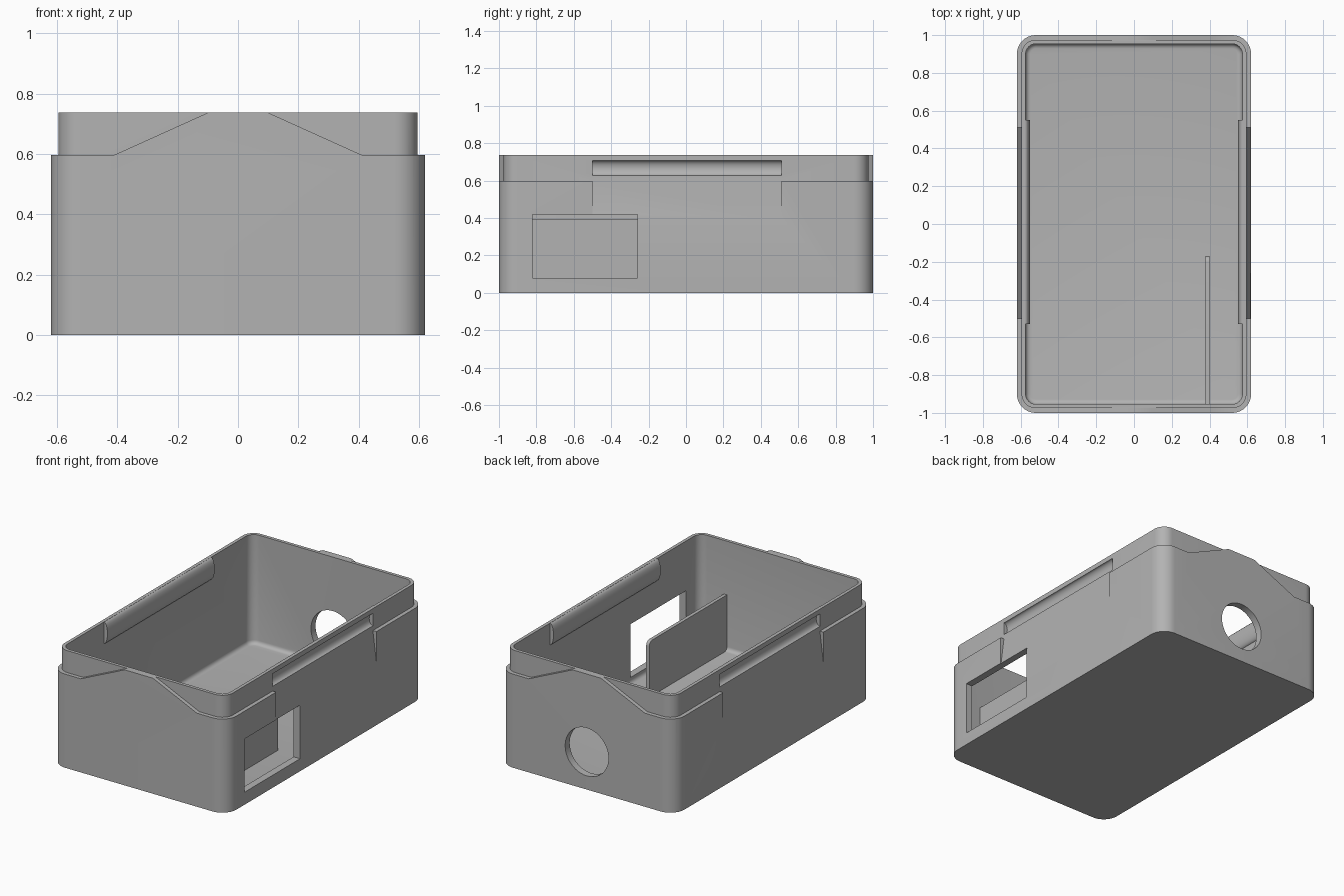
import bpy, bmesh, math
from mathutils import Vector

if "Cube" in bpy.data.objects:
    bpy.data.objects.remove(bpy.data.objects["Cube"], do_unlink=True)

HX, HY, SHOULDER, TOP = 0.62, 1.0, 0.597, 0.737
STEP, WALL, FLOOR = 0.025, 0.046, 0.04

grey = bpy.data.materials.new("plain grey")
grey.use_nodes = True
grey.diffuse_color = (0.45, 0.45, 0.45, 1)
grey.node_tree.nodes["Principled BSDF"].inputs["Base Color"].default_value = grey.diffuse_color


def loft(name, rings):
    """Closed solid through rings that share a point count."""
    bm = bmesh.new()
    loops = [[bm.verts.new(p) for p in ring] for ring in rings]
    for a, b in zip(loops, loops[1:]):
        for i in range(len(a)):
            j = (i + 1) % len(a)
            bm.faces.new((a[i], a[j], b[j], b[i]))
    bm.faces.new(loops[0][::-1])
    bm.faces.new(loops[-1])
    bmesh.ops.recalc_face_normals(bm, faces=bm.faces)
    mesh = bpy.data.meshes.new(name)
    bm.to_mesh(mesh)
    bm.free()
    mesh.materials.append(grey)
    obj = bpy.data.objects.new(name, mesh)
    bpy.context.collection.objects.link(obj)
    return obj


def rounded(inset, z, radius, segs=10):
    """Rounded rectangle, inset from the outer footprint."""
    x, y = HX - inset - radius, HY - inset - radius
    ring = []
    for k, (sx, sy) in enumerate(((1, 1), (-1, 1), (-1, -1), (1, -1))):
        for i in range(segs + 1):
            a = math.pi / 2 * (k + i / segs)
            ring.append((sx * x + radius * math.cos(a), sy * y + radius * math.sin(a), z))
    return ring


def prism_y(name, section, y0, y1):
    """Extrude an x-z section along y."""
    return loft(name, [[(x, y, z) for x, z in section] for y in (y0, y1)])


def prism_x(name, section, x0, x1):
    """Extrude a y-z section along x."""
    return loft(name, [[(x, y, z) for y, z in section] for x in (x0, x1)])


def box(y0, y1, z0, z1):
    return [(y0, z0), (y1, z0), (y1, z1), (y0, z1)]


def bulge_section(side, x, half, depth, back, segs=12):
    """Shallow arc that swells inward from x, closed off by a back strip."""
    mid = 0.667
    pts = [(side * (x + back), mid - half)]
    for i in range(segs + 1):
        a = math.pi * (i / segs - 0.5)
        pts.append((side * (x - depth * math.cos(a)), mid + half * math.sin(a)))
    return pts + [(side * (x + back), mid + half)]


def combine(target, tool, operation="DIFFERENCE"):
    mod = target.modifiers.new(operation, "BOOLEAN")
    mod.operation, mod.object, mod.solver = operation, tool, "EXACT"
    bpy.context.view_layer.objects.active = target
    bpy.ops.object.modifier_apply(modifier=mod.name)
    bpy.data.objects.remove(tool, do_unlink=True)


# Outer block, then the stepped lip with a raised tab at each end
body = loft("case_body", [rounded(0, 0, 0.1), rounded(0, TOP, 0.1)])
shoulder = loft("shoulder_cutter", [rounded(-0.2, SHOULDER, 0.1), rounded(-0.2, 1, 0.1)])
combine(shoulder, loft("lip_keep", [rounded(STEP, 0.5, 0.075), rounded(STEP, 1.1, 0.075)]))
slope = 0.31 / (TOP - SHOULDER)
low, high = 0.41 + slope * 0.05, 0.10 - slope * 0.04
tab = [(-low, SHOULDER - 0.05), (low, SHOULDER - 0.05), (high, TOP + 0.04), (-high, TOP + 0.04)]
combine(shoulder, prism_y("tab_keep", tab, -1.5, 1.5))
combine(body, shoulder)

# Cavity with a softened floor edge
cavity = [rounded(WALL + 0.025 * (1 - math.sin(a)), FLOOR + 0.025 * (1 - math.cos(a)),
                  0.03 + 0.025 * math.sin(a))
          for a in (math.pi / 2 * i / 4 for i in range(5))]
combine(body, loft("cavity_cutter", cavity + [rounded(WALL, 1, 0.055)]))

# Sloped finger recess, inner bulge and snap groove on both long sides
for side in (1, -1):
    wedge = [(side * x, z) for x, z in
             ((HX, 0.4), (HX - STEP, SHOULDER), (HX + 0.1, SHOULDER), (HX + 0.1, 0.4))]
    combine(body, prism_y("recess_cutter", wedge, -0.5, 0.51))
    ridge = bulge_section(side, HX - WALL, 0.069, 0.024, 0.01)
    combine(body, prism_y("inner_bulge", ridge, -0.53, 0.55), "UNION")
    groove = bulge_section(side, HX - STEP, 0.04, 0.026, 0.1)
    combine(body, prism_y("groove_cutter", groove, -0.5, 0.51))

# Side window and round cable hole in the back
combine(body, prism_x("window_cutter", box(-0.82, -0.26, 0.08, 0.42), 0.5, 0.8))
circle = [(0.153 * math.cos(a), 0.24 + 0.153 * math.sin(a))
          for a in (math.tau * i / 48 for i in range(48))]
combine(body, prism_y("hole_cutter", circle, 0.85, 1.2))

# Upright divider with a rounded top corner
r, y1, z1 = 0.03, -0.17, 0.395
corner = [(y1 - r + r * math.cos(a), z1 - r + r * math.sin(a))
          for a in (math.pi / 2 * i / 6 for i in range(7))]
divider = prism_x("divider", [(-0.97, 0.02), (y1, 0.02)] + corner + [(-0.97, z1)], 0.378, 0.4)

for obj in (body, divider):
    bpy.ops.object.select_all(action="DESELECT")
    obj.select_set(True)
    bpy.context.view_layer.objects.active = obj
    bpy.ops.object.shade_smooth_by_angle(angle=math.radians(30))
